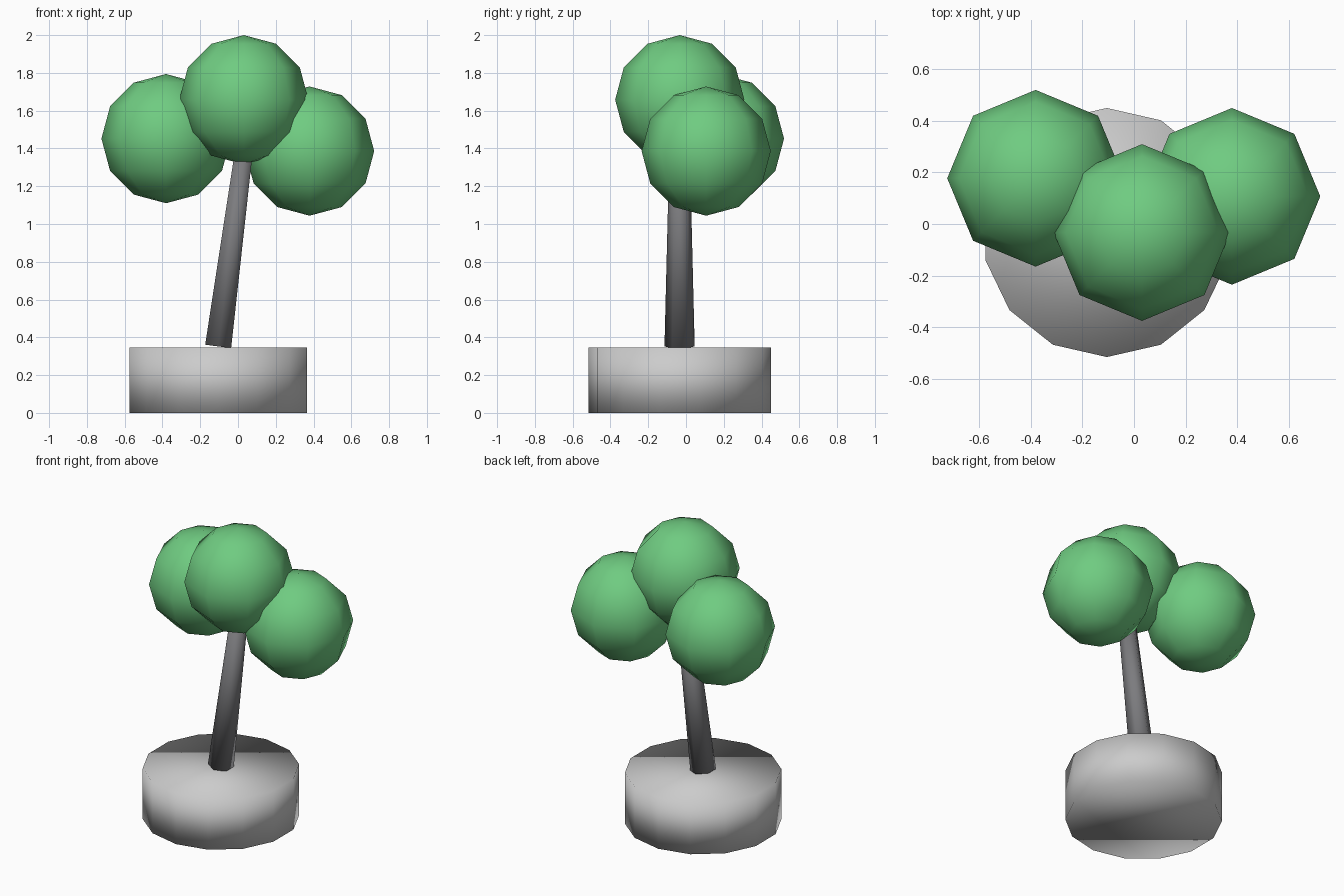
import bpy
import math
from mathutils import Vector

if "Cube" in bpy.data.objects:
    bpy.data.objects.remove(bpy.data.objects["Cube"])


def material(name, color):
    mat = bpy.data.materials.new(name)
    mat.diffuse_color = (*color, 1)
    mat.use_nodes = True
    mat.node_tree.nodes["Principled BSDF"].inputs["Base Color"].default_value = mat.diffuse_color
    return mat


def finish(name, mat=None):
    obj = bpy.context.object
    obj.name = name
    bpy.ops.object.shade_smooth()
    if mat:
        obj.data.materials.append(mat)
    return obj


leaf_green = material("leaf_green", (0.16, 0.60, 0.22))
trunk_grey = material("trunk_grey", (0.2, 0.2, 0.21))

# Planter: 14-sided drum
bpy.ops.mesh.primitive_cylinder_add(vertices=14, radius=0.482, depth=0.345,
                                    location=(-0.105, -0.033, 0.1725))
finish("planter")

# Trunk: tapered six-sided post leaning to the right
foot = Vector((-0.105, -0.034, 0.352))
tip = Vector((0.033, -0.034, 1.40))
axis = tip - foot
bpy.ops.mesh.primitive_cone_add(vertices=6, radius1=0.08, radius2=0.054,
                                depth=axis.length, location=(foot + tip) / 2,
                                rotation=(0, math.atan2(axis.x, axis.z), 0))
finish("trunk", trunk_grey)

# Foliage: three low-poly balls
foliage = {
    "foliage_top": (0.031, -0.033, 1.658),
    "foliage_left": (-0.381, 0.177, 1.452),
    "foliage_right": (0.379, 0.107, 1.386),
}
for name, centre in foliage.items():
    bpy.ops.mesh.primitive_uv_sphere_add(segments=8, ring_count=6,
                                         radius=0.342, location=centre)
    finish(name, leaf_green)
